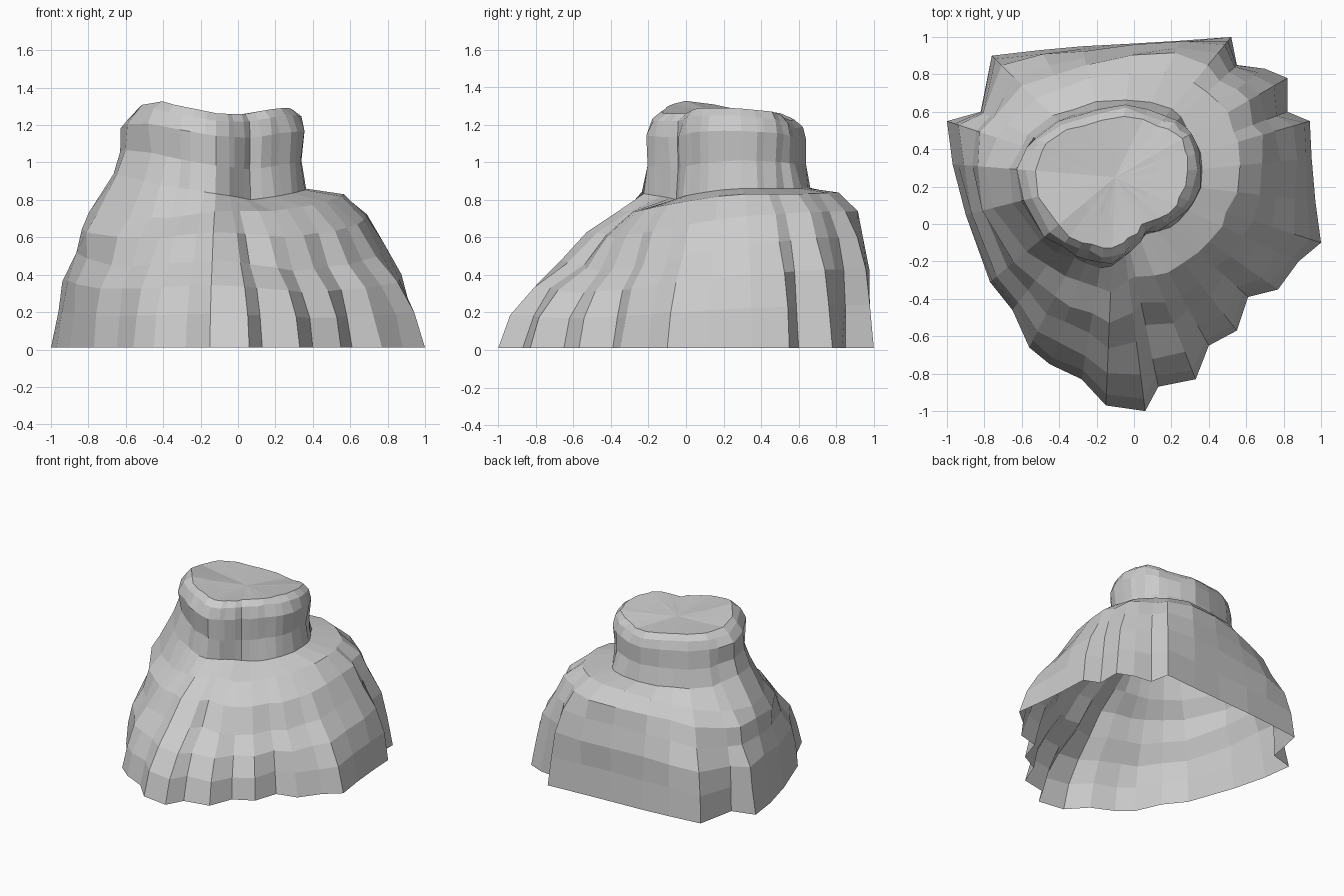
import bpy, bmesh, random
from math import sin, cos, pi, atan2, hypot, tau, exp, degrees

if "Cube" in bpy.data.objects:
    bpy.data.objects.remove(bpy.data.objects["Cube"])
random.seed(4)
CX, CY = -0.1, 0.25   # axis of the rock stack

# jagged ground outline, counter-clockwise
base = [(1, -.1), (.97, .12), (.95, .35), (.94, .55), (.82, .6), (.82, .78), (.7, .83),
        (.55, .85), (.52, 1), (.25, .98), (0, .965), (-.28, .95), (-.5, .93), (-.76, .9),
        (-.82, .6), (-1, .55), (-.97, .32), (-.9, .05), (-.77, -.31), (-.65, -.46),
        (-.56, -.66), (-.45, -.75), (-.28, -.83), (-.15, -.97), (.06, -1), (.13, -.87),
        (.33, -.83), (.4, -.65), (.55, -.57), (.61, -.39), (.77, -.35), (.88, -.2)]

# (radius, height) rings every 30 degrees, starting at +x
mid_r = [.89, .87, .80, .68, .70, .77, .75, .76, .79, .89, .82, .83]
mid_z = [.55, .60, .60, .60, .57, .50, .52, .45, .45, .48, .42, .46]
shoulder_r = [.66, .70, .64, .54, .54, .64, .70, .63, .58, .61, .58, .61]
shoulder_z = [.83, .83, .84, .83, .80, .74, .73, .72, .70, .74, .74, .78]
neck_r = [.46, .47, .46, .40, .42, .50, .59, .54, .49, .48, .34, .43]
neck_z = [.86, .86, .86, .86, .87, .88, .95, .92, .87, .83, .80, .83]
top_r = [.44, .45, .38, .36, .35, .44, .48, .46, .43, .42, .32, .38]
top_z = [1.29, 1.27, 1.22, 1.23, 1.25, 1.27, 1.28, 1.34, 1.30, 1.26, 1.26, 1.29]


def sample(table, a):
    f = (a % tau) / (pi / 6)
    i = int(f)
    return table[i % 12] * (1 - f + i) + table[(i + 1) % 12] * (f - i)


radii = [hypot(x - CX, y - CY) for x, y in base]
N = len(base)


def column(n):
    """Points running from the ground up to the summit rim at one angle."""
    x, y = base[n]
    a, rb = atan2(y - CY, x - CX), radii[n]
    mr, mz, sr, sz, nr, nz, tr, tz = (sample(t, a) for t in (
        mid_r, mid_z, shoulder_r, shoulder_z, neck_r, neck_z, top_r, top_z))
    # folds of the ground outline fade out with height
    fold = rb - sum(radii[(n + k) % N] for k in range(-2, 3)) / 5
    mr += .4 * fold
    # gully down the front
    g = .07 * exp(-((degrees(a % tau) - 284) / 9) ** 2)
    skirt = (rb - .2 * (rb - mr), .4 * mz)
    low = ((skirt[0] + mr) / 2 + .02, (skirt[1] + mz) / 2 + .01)
    high = ((mr + sr) / 2 + .025 - g, (mz + sz) / 2 + .02)
    pts = [(rb, .01), skirt, low, (mr - g * .6, mz), high, (sr - g, sz), (nr - g * .4, nz)]
    # upright crown with a slight overhang
    for t, k in ((.35, .97), (.72, 1.04)):
        pts.append(((nr + (tr - nr) * t) * k, nz + (tz - nz) * t))
    pts += [(tr, tz - .04), (tr * .9, tz), (tr * .5, tz * .5 + .62)]
    j = [0] + [random.uniform(-.012, .012) for _ in pts[1:]]
    return [(CX + (r + d) * cos(a), CY + (r + d) * sin(a), z) for (r, z), d in zip(pts, j)]


# open-bottomed rock shell
bm = bmesh.new()
cols = [[bm.verts.new(p) for p in column(n)] for n in range(N)]
summit = bm.verts.new((CX, CY, 1.24))
for c, d in zip(cols, cols[1:] + cols[:1]):
    for i in range(len(c) - 1):
        bm.faces.new((c[i], d[i], d[i + 1], c[i + 1]))
    bm.faces.new((c[-1], d[-1], summit))
mesh = bpy.data.meshes.new("rock")
bm.to_mesh(mesh)
bm.free()
rock = bpy.data.objects.new("rock", mesh)
bpy.context.collection.objects.link(rock)
